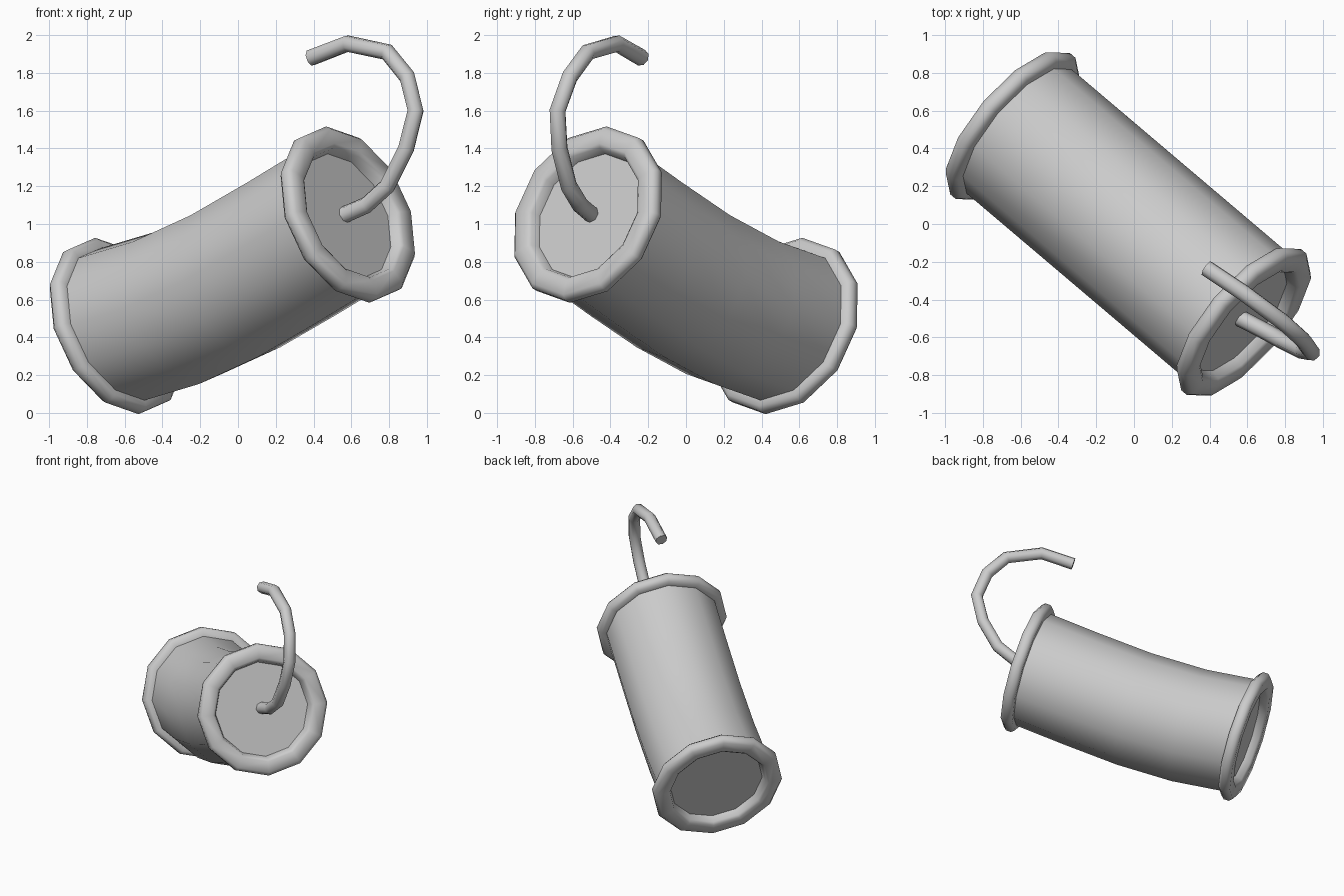
import bpy, bmesh, math
from mathutils import Vector, Matrix

if "Cube" in bpy.data.objects:
    bpy.data.objects.remove(bpy.data.objects["Cube"])

SIDES = 12
CENTRE = Vector((-0.03, 0.0, 0.755))
HALF = 0.854                      # half distance between the rims
yaw, tilt = math.radians(-40.3), math.radians(20.2)

# tube frame: X sideways, Y upward, Z along the tube
axis = Vector((math.cos(yaw) * math.cos(tilt), math.sin(yaw) * math.cos(tilt), math.sin(tilt)))
side = Vector((-math.sin(yaw), math.cos(yaw), 0))
up = axis.cross(side)
FRAME = Matrix.Translation(CENTRE) @ Matrix((side, up, axis)).transposed().to_4x4()


def loft(name, rings, cap_end=False):
    """Skin circular rings given as (radius, along, lift)."""
    bm = bmesh.new()
    loops = []
    for r, s, lift in rings:
        loops.append([bm.verts.new(FRAME @ Vector((
            r * math.cos(2 * math.pi * k / SIDES),
            r * math.sin(2 * math.pi * k / SIDES) + lift, s))) for k in range(SIDES)])
    for a, b in zip(loops, loops[1:]):
        for k in range(SIDES):
            j = (k + 1) % SIDES
            bm.faces.new((a[k], a[j], b[j], b[k]))
    if cap_end:
        bm.faces.new(loops[-1])
    bmesh.ops.recalc_face_normals(bm, faces=bm.faces)
    me = bpy.data.meshes.new(name)
    bm.to_mesh(me)
    bm.free()
    ob = bpy.data.objects.new(name, me)
    bpy.context.collection.objects.link(ob)
    smooth(ob)
    return ob


def smooth(ob):
    bpy.ops.object.select_all(action='DESELECT')
    ob.select_set(True)
    bpy.context.view_layer.objects.active = ob
    bpy.ops.object.shade_smooth_by_angle(angle=math.radians(50))


# sagging tube body
sag = [0, -0.055, -0.062, -0.035, 0]
body = loft("tube_body", [(0.43, -HALF + HALF * i / 2, d) for i, d in enumerate(sag)])

# rounded end rims, each with a recessed end plate
profile = [(0.42, -0.045), (0.467, -0.045), (0.49, -0.02), (0.49, 0.02), (0.467, 0.045),
           (0.385, 0.045), (0.365, 0.03), (0.35, -0.02)]
for name, sgn in (("upper_rim", 1), ("lower_rim", -1)):
    rim = loft(name, [(r, sgn * (HALF + s), 0) for r, s in profile], cap_end=True)
    # make the closed-in side face outward
    bm = bmesh.new()
    bm.from_mesh(rim.data)
    cap = max(bm.faces, key=lambda f: len(f.verts))
    cap.normal_update()
    if cap.normal.dot(axis) * sgn < 0:
        bmesh.ops.reverse_faces(bm, faces=bm.faces)
    bm.to_mesh(rim.data)
    bm.free()

# curled fuse
path = [(.555, -.495, 1.045), (.68, -.56, 1.10), (.79, -.62, 1.20), (.89, -.67, 1.40),
        (.94, -.68, 1.60), (.895, -.615, 1.78), (.79, -.52, 1.91), (.58, -.365, 1.955),
        (.385, -.235, 1.88)]
cu = bpy.data.curves.new("fuse", 'CURVE')
cu.dimensions = '3D'
cu.bevel_depth = 0.045
cu.bevel_resolution = 2
cu.use_fill_caps = True
sp = cu.splines.new('POLY')
sp.points.add(len(path) - 1)
for pt, co in zip(sp.points, path):
    pt.co = (*co, 1)
fuse = bpy.data.objects.new("fuse", cu)
bpy.context.collection.objects.link(fuse)
bpy.ops.object.select_all(action='DESELECT')
fuse.select_set(True)
bpy.context.view_layer.objects.active = fuse
bpy.ops.object.convert(target='MESH')
smooth(bpy.context.view_layer.objects.active)
